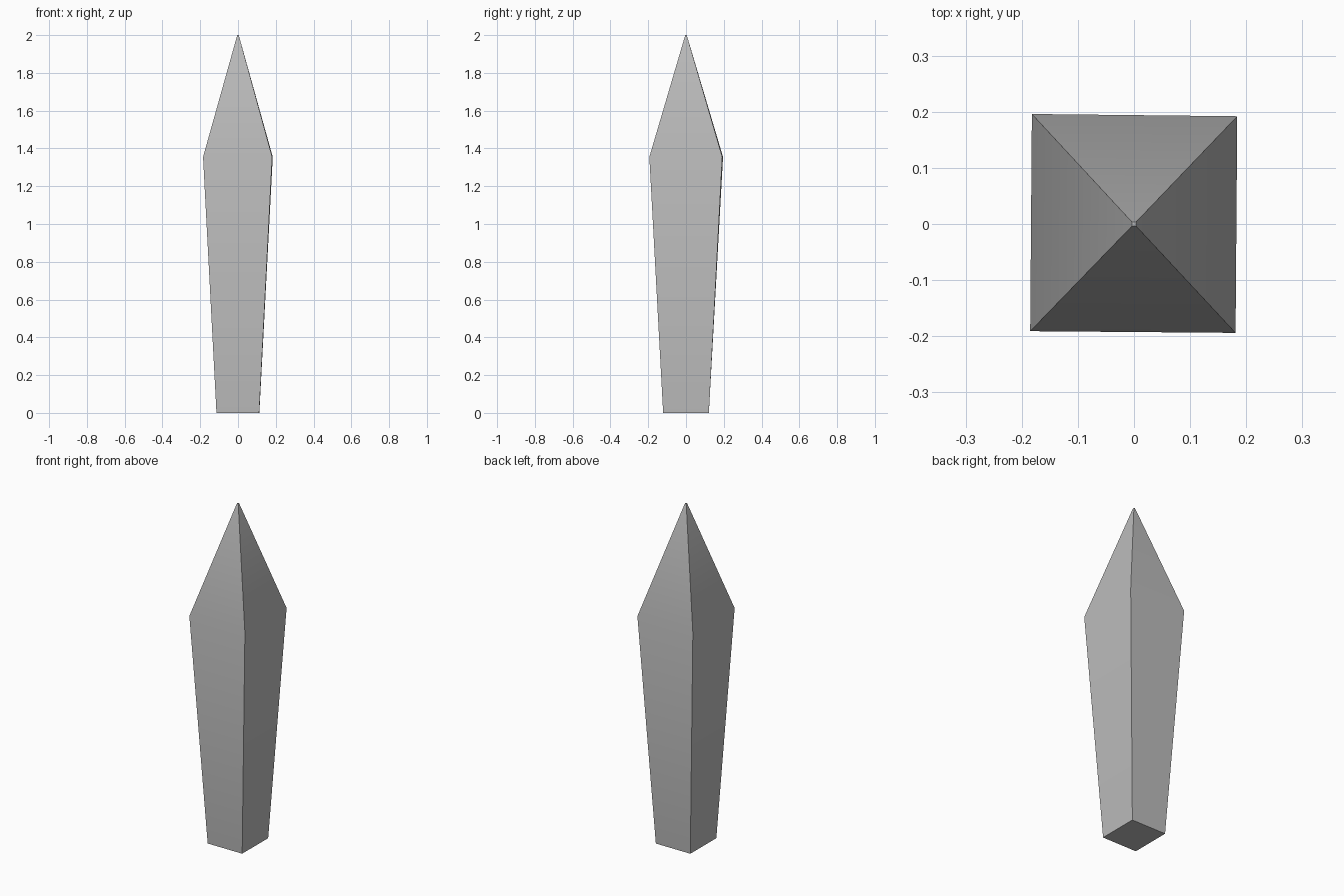
import bpy, bmesh, math

if "Cube" in bpy.data.objects:
    bpy.data.objects.remove(bpy.data.objects["Cube"])

# Square cross-sections from bottom to tip: height and four corners
sections = [
    (0.0, [(-0.114, -0.121), (0.112, -0.121), (0.113, 0.121), (-0.113, 0.121)]),
    (1.355, [(-0.185, -0.191), (0.181, -0.194), (0.184, 0.192), (-0.182, 0.196)]),
    (2.0, [(-0.004, -0.004), (0.004, -0.004), (0.004, 0.004), (-0.004, 0.004)]),
]

# Tapered four-sided spike
bm = bmesh.new()
rings = [[bm.verts.new((x, y, z)) for x, y in corners] for z, corners in sections]
for low, high in zip(rings, rings[1:]):
    for i in range(4):
        j = (i + 1) % 4
        bm.faces.new((low[i], low[j], high[j], high[i]))

# Flat base and tiny blunt tip
bm.faces.new(rings[0][::-1])
bm.faces.new(rings[-1])

mesh = bpy.data.meshes.new("spike")
bm.to_mesh(mesh)
bm.free()
spike = bpy.data.objects.new("spike", mesh)
bpy.context.collection.objects.link(spike)

# Dark grey surface
grey = bpy.data.materials.new("dark_grey")
grey.diffuse_color = (0.5, 0.5, 0.5, 1)
grey.use_nodes = True
grey.node_tree.nodes["Principled BSDF"].inputs["Base Color"].default_value = grey.diffuse_color
mesh.materials.append(grey)

# Smooth over the soft shoulder, sharp along the four long edges
bpy.context.view_layer.objects.active = spike
spike.select_set(True)
bpy.ops.object.shade_smooth_by_angle(angle=math.radians(30))
